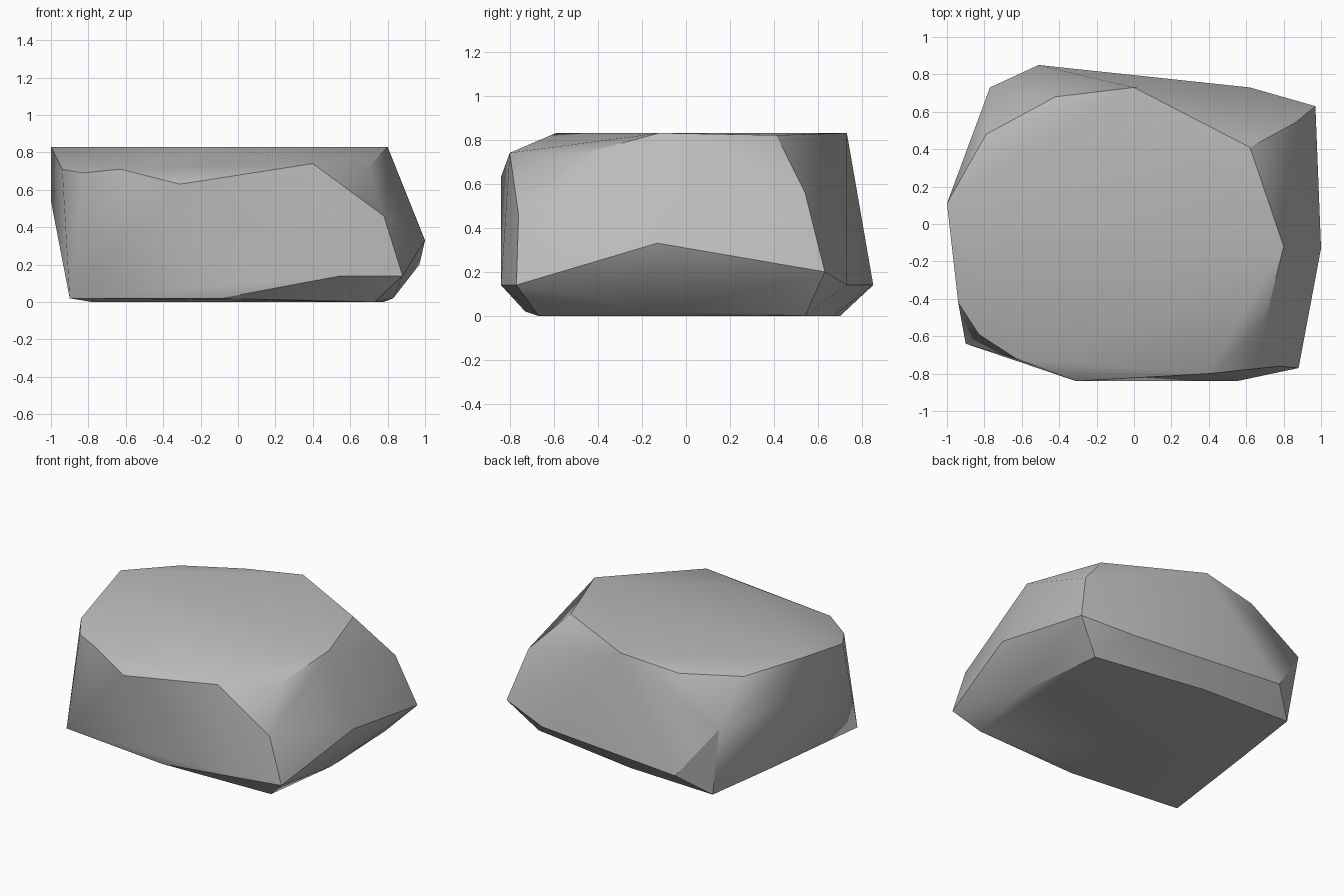
import bpy
import bmesh
import math

# Remove the default cube only
default_cube = bpy.data.objects.get("Cube")
if default_cube:
    bpy.data.objects.remove(default_cube, do_unlink=True)


def make_material(name, value):
    """Create one plain grey material."""
    material = bpy.data.materials.new(name)
    colour = (value, value, value, 1)
    material.diffuse_color = colour
    material.use_nodes = True
    for node in material.node_tree.nodes:
        if node.type == "BSDF_PRINCIPLED":
            node.inputs["Base Color"].default_value = colour
            node.inputs["Roughness"].default_value = 0.9
    return material


def make_boulder(name, layers, material):
    """Wrap the corner points of all layers in a faceted convex skin."""
    bm = bmesh.new()
    for layer in layers:
        for corner in layer:
            bm.verts.new(corner)
    hull = bmesh.ops.convex_hull(bm, input=bm.verts, use_existing_faces=False)

    # Drop corners that fell inside the skin
    spare = {item for key in ("geom_interior", "geom_unused")
             for item in hull[key] if isinstance(item, bmesh.types.BMVert)}
    bmesh.ops.delete(bm, geom=list(spare), context="VERTS")
    bmesh.ops.recalc_face_normals(bm, faces=bm.faces)

    mesh = bpy.data.meshes.new(name)
    bm.to_mesh(mesh)
    bm.free()
    mesh.materials.append(material)
    boulder = bpy.data.objects.new(name, mesh)
    bpy.context.collection.objects.link(boulder)
    return boulder


# Ground outline, counter-clockwise from the back left corner
base_corners = [
    (.78, .54, 0), (-.03, .67, 0), (-.7, .7, 0), (-.78, .13, 0),
    (-.9, -.64, .02), (-.09, -.73, .02), (.73, -.67, 0), (.83, -.13, .02),
]

# Bulging corners around the flanks
flank_corners = [
    (1, -.13, .33), (.97, .63, .2), (.86, .54, .56),
    (.62, .73, .14), (-.51, .85, .14), (-.77, .73, .49),
    (-1, .11, .54), (-.31, -.84, .63),
    (.55, -.84, .14), (.88, -.77, .14), (.78, -.76, .46),
]

# Rim of the broad, slightly tilted top
rim_corners = [
    (.8, -.12, .83), (.62, .41, .82), (0, .73, .83), (-.42, .68, .78),
    (-.79, .48, .78), (-1, .11, .83), (-.94, -.42, .71), (-.83, -.59, .69),
    (-.63, -.72, .71), (-.09, -.59, .83), (.4, -.8, .74), (.7, -.53, .72),
]

# Low crown on the top surface
crown_corners = [(.44, -.55, .77), (-.08, 0, .83)]

stone_grey = make_material("stone_grey", 0.5)
boulder = make_boulder(
    "boulder",
    [base_corners, flank_corners, rim_corners, crown_corners],
    stone_grey,
)

# Soften shallow folds and keep the strong ridges crisp
bpy.ops.object.select_all(action="DESELECT")
boulder.select_set(True)
bpy.context.view_layer.objects.active = boulder
bpy.ops.object.shade_smooth_by_angle(angle=math.radians(30))
